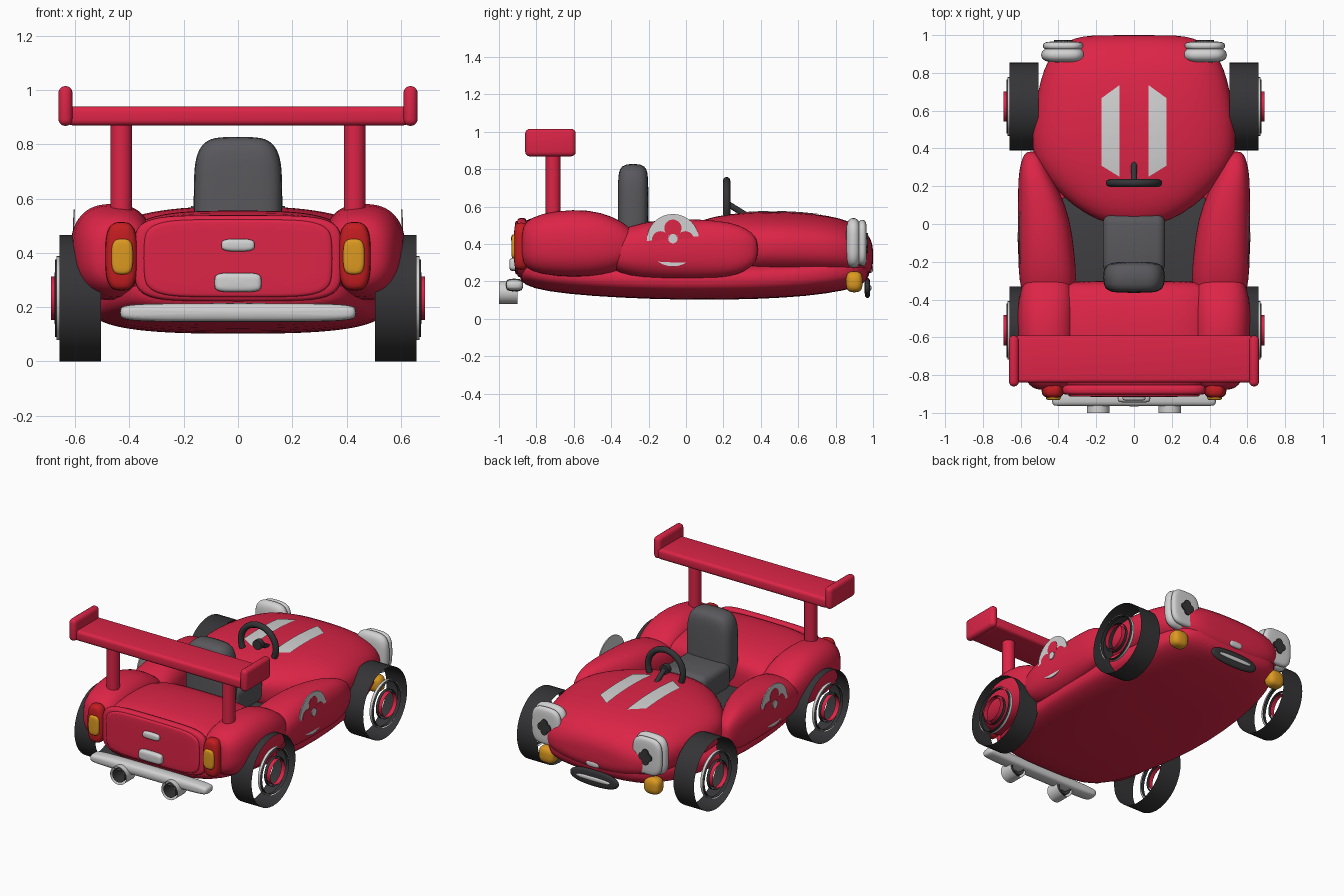
import bpy, bmesh, math
from mathutils import Matrix, Vector

if "Cube" in bpy.data.objects:
    bpy.data.objects.remove(bpy.data.objects["Cube"])


def material(name, r, g, b):
    m = bpy.data.materials.new(name)
    m.diffuse_color = (r, g, b, 1)
    m.use_nodes = True
    m.node_tree.nodes["Principled BSDF"].inputs["Base Color"].default_value = m.diffuse_color
    return m


RED = material("body red", 0.72, 0.018, 0.062)
TAIL = material("lamp red", 0.55, 0.012, 0.015)
SILVER = material("silver", 0.64, 0.64, 0.64)
TYRE = material("tyre black", 0.035, 0.035, 0.038)
GREY = material("seat grey", 0.10, 0.10, 0.11)
FLOOR = material("floor grey", 0.05, 0.05, 0.055)
AMBER = material("amber", 0.72, 0.32, 0.015)


def finish(name, bm, mat, angle=40):
    bmesh.ops.recalc_face_normals(bm, faces=bm.faces)
    me = bpy.data.meshes.new(name)
    bm.to_mesh(me)
    bm.free()
    me.materials.append(mat)
    ob = bpy.data.objects.new(name, me)
    bpy.context.collection.objects.link(ob)
    bpy.ops.object.select_all(action='DESELECT')
    bpy.context.view_layer.objects.active = ob
    ob.select_set(True)
    bpy.ops.object.shade_smooth_by_angle(angle=math.radians(angle))
    return ob


def loft(name, sections, mat, e=0.8, n=28, subsurf=1):
    """Skin superellipse rings (y, x centre, half width, z low, z high)."""
    bm = bmesh.new()
    rings = []
    for y, xc, hw, z0, z1 in sections:
        ring = []
        for i in range(n):
            t = 2 * math.pi * i / n
            c, s = math.cos(t), math.sin(t)
            ring.append(bm.verts.new((
                xc + hw * math.copysign(abs(c) ** e, c), y,
                (z0 + z1) / 2 + (z1 - z0) / 2 * math.copysign(abs(s) ** e, s))))
        rings.append(ring)
    for a, b in zip(rings, rings[1:]):
        for i in range(n):
            j = (i + 1) % n
            bm.faces.new((a[i], a[j], b[j], b[i]))
    bm.faces.new(rings[0])
    bm.faces.new(rings[-1])
    ob = finish(name, bm, mat, 60)
    if subsurf:
        mod = ob.modifiers.new("smooth", 'SUBSURF')
        mod.levels = mod.render_levels = subsurf
    return ob


def pillow(name, x, hw, z0, z1, y0, y1, mat, e=0.55, r=0.015):
    """Soft rounded plate facing along y."""
    rows = [(y0, 2 * r), (y0 + r * 0.3, r * 0.8), (y0 + r, 0), (y1 - r, 0),
            (y1 - r * 0.3, r * 0.8), (y1, 2 * r)]
    return loft(name, [(y, x, hw - d, z0 + d, z1 - d) for y, d in rows], mat, e, 32)


def rbox(name, x0, x1, y0, y1, z0, z1, r, mat):
    bm = bmesh.new()
    bmesh.ops.create_cube(bm, size=1)
    for v in bm.verts:
        v.co = ((x0 + x1) / 2 + v.co.x * (x1 - x0), (y0 + y1) / 2 + v.co.y * (y1 - y0),
                (z0 + z1) / 2 + v.co.z * (z1 - z0))
    bmesh.ops.bevel(bm, geom=bm.edges[:], offset=r, segments=4, profile=0.5, affect='EDGES')
    return finish(name, bm, mat, 50)


def tube(name, a, b, r, mat, caps=False, n=40):
    """Round tube from a to b, open ended unless capped."""
    a, b = Vector(a), Vector(b)
    d = b - a
    bm = bmesh.new()
    bmesh.ops.create_cone(bm, cap_ends=caps, segments=n, radius1=r, radius2=r, depth=d.length)
    rot = d.to_track_quat('Z', 'Y').to_matrix().to_4x4()
    bmesh.ops.transform(bm, matrix=Matrix.Translation((a + b) / 2) @ rot, verts=bm.verts)
    return finish(name, bm, mat)


# Underbody pan
loft("underbody", [(y, 0, w, z0, z1) for y, w, z0, z1 in (
    (-0.89, 0.30, 0.22, 0.30), (-0.87, 0.38, 0.18, 0.34), (-0.75, 0.45, 0.145, 0.34),
    (-0.5, 0.50, 0.12, 0.32), (-0.2, 0.54, 0.105, 0.31), (0.1, 0.55, 0.10, 0.31),
    (0.4, 0.53, 0.105, 0.32), (0.65, 0.49, 0.12, 0.33), (0.85, 0.43, 0.15, 0.35),
    (0.95, 0.36, 0.18, 0.36), (0.985, 0.26, 0.23, 0.36))], RED, 0.7, 36)

# Bonnet
hood = loft("bonnet", [(y, 0, w, z0, z1) for y, w, z0, z1 in (
    (0.0, 0.10, 0.36, 0.46), (0.015, 0.19, 0.30, 0.49), (0.1, 0.33, 0.25, 0.535),
    (0.2, 0.43, 0.22, 0.555), (0.3, 0.51, 0.21, 0.567), (0.4, 0.545, 0.20, 0.573),
    (0.55, 0.535, 0.20, 0.573), (0.7, 0.51, 0.20, 0.56), (0.82, 0.48, 0.20, 0.54),
    (0.91, 0.43, 0.205, 0.505), (0.97, 0.36, 0.225, 0.46), (0.995, 0.27, 0.26, 0.41),
    (1.0, 0.18, 0.30, 0.37))], RED, 0.8, 40)

# Rear deck and boot lid
loft("rear_deck", [(y, 0, w, z0, z1) for y, w, z0, z1 in (
    (-0.89, 0.36, 0.24, 0.50), (-0.86, 0.41, 0.20, 0.535), (-0.7, 0.43, 0.18, 0.56),
    (-0.5, 0.43, 0.18, 0.555), (-0.37, 0.42, 0.19, 0.525), (-0.32, 0.40, 0.22, 0.49),
    (-0.3, 0.34, 0.26, 0.44))], RED, 0.6, 36)
pillow("boot_rim", 0, 0.385, 0.22, 0.54, -0.905, -0.85, RED, 0.4, 0.012)
pillow("boot_lid", 0, 0.35, 0.235, 0.525, -0.915, -0.86, RED, 0.4, 0.008)
pillow("boot_handle", 0, 0.062, 0.405, 0.452, -0.935, -0.90, SILVER, 0.6, 0.008)
pillow("number_plate_holder", 0, 0.087, 0.255, 0.327, -0.945, -0.90, SILVER, 0.45, 0.01)

# Cockpit floor and seat
rbox("cockpit_floor", -0.38, 0.38, -0.34, 0.14, 0.27, 0.33, 0.01, FLOOR)
pillow("seat_back", 0, 0.165, 0.34, 0.83, -0.365, -0.20, GREY, 0.5, 0.035)
rbox("seat_cushion", -0.165, 0.165, -0.26, 0.05, 0.34, 0.52, 0.045, GREY)

# Steering wheel: upper arc, spokes, hub and column
curve = bpy.data.curves.new("steering_wheel", 'CURVE')
curve.dimensions = '3D'
curve.bevel_depth = 0.02
curve.bevel_resolution = 3
curve.use_fill_caps = True
spline = curve.splines.new('POLY')
spline.points.add(24)
for i, p in enumerate(spline.points):
    t = math.radians(-25 + 230 * i / 24)
    p.co = (0.13 * math.cos(t), 0.217, 0.61 + 0.128 * math.sin(t), 1)
curve.materials.append(TYRE)
bpy.context.collection.objects.link(bpy.data.objects.new("steering_wheel", curve))
tube("steering_hub", (0, 0.20, 0.61), (0, 0.235, 0.61), 0.032, TYRE, True, 20)
tube("steering_column", (0, 0.23, 0.61), (0, 0.36, 0.53), 0.016, TYRE, True, 12)

# Rear wing board
rbox("wing_board", -0.63, 0.63, -0.84, -0.59, 0.87, 0.94, 0.02, RED)

# Bumper, grille and nose badge
pillow("rear_bumper", 0, 0.437, 0.145, 0.215, -0.965, -0.87, SILVER, 0.4, 0.015)
pillow("grille", 0, 0.18, 0.11, 0.22, 0.955, 0.985, TYRE, 0.85, 0.01)
pillow("grille_bar", 0, 0.125, 0.15, 0.178, 0.975, 0.992, SILVER, 0.7, 0.005)
pillow("nose_badge", 0, 0.05, 0.245, 0.29, 0.97, 1.0, SILVER, 0.65, 0.008)

for s, side in ((-1, "left"), (1, "right")):
    # Side pods and rear fenders
    loft(side + "_side_pod", [(y, s * x, w, z0, z1) for y, x, w, z0, z1 in (
        (0.385, 0.54, 0.025, 0.33, 0.41), (0.36, 0.54, 0.05, 0.28, 0.46),
        (0.28, 0.53, 0.08, 0.235, 0.505), (0.18, 0.505, 0.11, 0.215, 0.525),
        (0.02, 0.475, 0.14, 0.205, 0.535), (-0.15, 0.465, 0.15, 0.205, 0.53),
        (-0.3, 0.455, 0.155, 0.22, 0.50), (-0.4, 0.455, 0.13, 0.26, 0.45),
        (-0.43, 0.455, 0.08, 0.31, 0.41))], RED)
    loft(side + "_rear_fender", [(y, s * x, w, z0, z1) for y, x, w, z0, z1 in (
        (-0.88, 0.44, 0.07, 0.32, 0.47), (-0.86, 0.445, 0.11, 0.27, 0.52),
        (-0.78, 0.455, 0.145, 0.235, 0.565), (-0.6, 0.465, 0.155, 0.22, 0.588),
        (-0.45, 0.465, 0.155, 0.23, 0.572), (-0.34, 0.46, 0.14, 0.26, 0.52),
        (-0.28, 0.46, 0.11, 0.31, 0.47), (-0.26, 0.46, 0.07, 0.35, 0.43))], RED)

    # Wing struts and end plates
    tube(side + "_wing_strut", (s * 0.43, -0.71, 0.45), (s * 0.43, -0.71, 0.89), 0.04, RED, True, 24)
    xs = sorted((s * 0.61, s * 0.662))
    rbox(side + "_wing_end", *xs, -0.86, -0.59, 0.868, 1.015, 0.025, RED)

    # Headlights with a four-lobed dark lens, and turn signals
    x = s * 0.375
    pillow(side + "_headlight_shell", x, 0.118, 0.27, 0.54, 0.855, 0.935, SILVER, 0.6, 0.025)
    pillow(side + "_headlight_front", x, 0.108, 0.28, 0.53, 0.92, 0.966, SILVER, 0.6, 0.014)
    for dx, dz in ((0.024, 0), (-0.024, 0), (0, 0.028), (0, -0.028)):
        tube(side + "_headlight_lens", (x + dx, 0.95, 0.405 + dz), (x + dx, 0.973, 0.405 + dz),
             0.025, TYRE, True, 16)
    pillow(side + "_turn_signal", s * 0.39, 0.06, 0.14, 0.255, 0.855, 0.945, AMBER, 0.7, 0.02)

    # Tail lamps
    pillow(side + "_tail_lamp", s * 0.43, 0.06, 0.26, 0.515, -0.92, -0.84, TAIL, 0.65, 0.018)
    pillow(side + "_tail_lamp_lens", s * 0.427, 0.04, 0.32, 0.452, -0.933, -0.90, AMBER, 0.6, 0.008)

    # Exhaust pipes
    tube(side + "_exhaust_outer", (s * 0.19, -1.0, 0.14), (s * 0.19, -0.90, 0.14), 0.06, SILVER)
    tube(side + "_exhaust_inner", (s * 0.19, -0.998, 0.14), (s * 0.19, -0.90, 0.14), 0.045, TYRE)

    # Open wheels made of concentric hoops
    for y, end in ((-0.563, "rear"), (0.622, "front")):
        for part, x0, x1, r, mat in (
                ("tyre", 0.505, 0.658, 0.233, TYRE), ("rim", 0.65, 0.669, 0.155, SILVER),
                ("rim_groove", 0.65, 0.674, 0.143, TYRE), ("hub_ring", 0.655, 0.676, 0.095, TYRE),
                ("hub", 0.66, 0.69, 0.08, RED)):
            tube(f"{side}_{end}_{part}", (s * x0, y, 0.233), (s * x1, y, 0.233), r, mat)

    # Side roundel with a petal pattern
    def plate(name, y, z, r, x0, x1, mat):
        tube(side + name, (s * x0, y, z), (s * x1, y, z), r, mat, True, 32)
    plate("_roundel", -0.07, 0.42, 0.14, 0.600, 0.607, SILVER)
    for k in range(4):
        t = k * math.pi / 2
        plate("_petal", -0.07 + 0.066 * math.cos(t), 0.422 + 0.062 * math.sin(t),
              0.046, 0.604, 0.609, RED)
    plate("_petal_centre", -0.07, 0.428, 0.025, 0.611, 0.617, SILVER)

    # Bonnet stripe draped over the bonnet
    bm = bmesh.new()
    rows = []
    for i in range(25):
        f = i / 24
        rows.append([bm.verts.new((s * (0.076 + 0.097 * g),
                                   (0.25 + 0.06 * g) * (1 - f) + (0.735 - 0.07 * g) * f, 0.8))
                     for g in (0, 0.25, 0.5, 0.75, 1)])
    for a, b in zip(rows, rows[1:]):
        for i in range(4):
            bm.faces.new((a[i], a[i + 1], b[i + 1], b[i]) if s > 0 else
                         (a[i + 1], a[i], b[i], b[i + 1]))
    stripe = finish(side + "_bonnet_stripe", bm, SILVER)
    wrap = stripe.modifiers.new("drape", 'SHRINKWRAP')
    wrap.target = hood
    wrap.wrap_method = 'PROJECT'
    wrap.use_project_z = True
    wrap.use_negative_direction = True
    wrap.use_positive_direction = False
    wrap.wrap_mode = 'ABOVE_SURFACE'
    wrap.offset = 0.005
